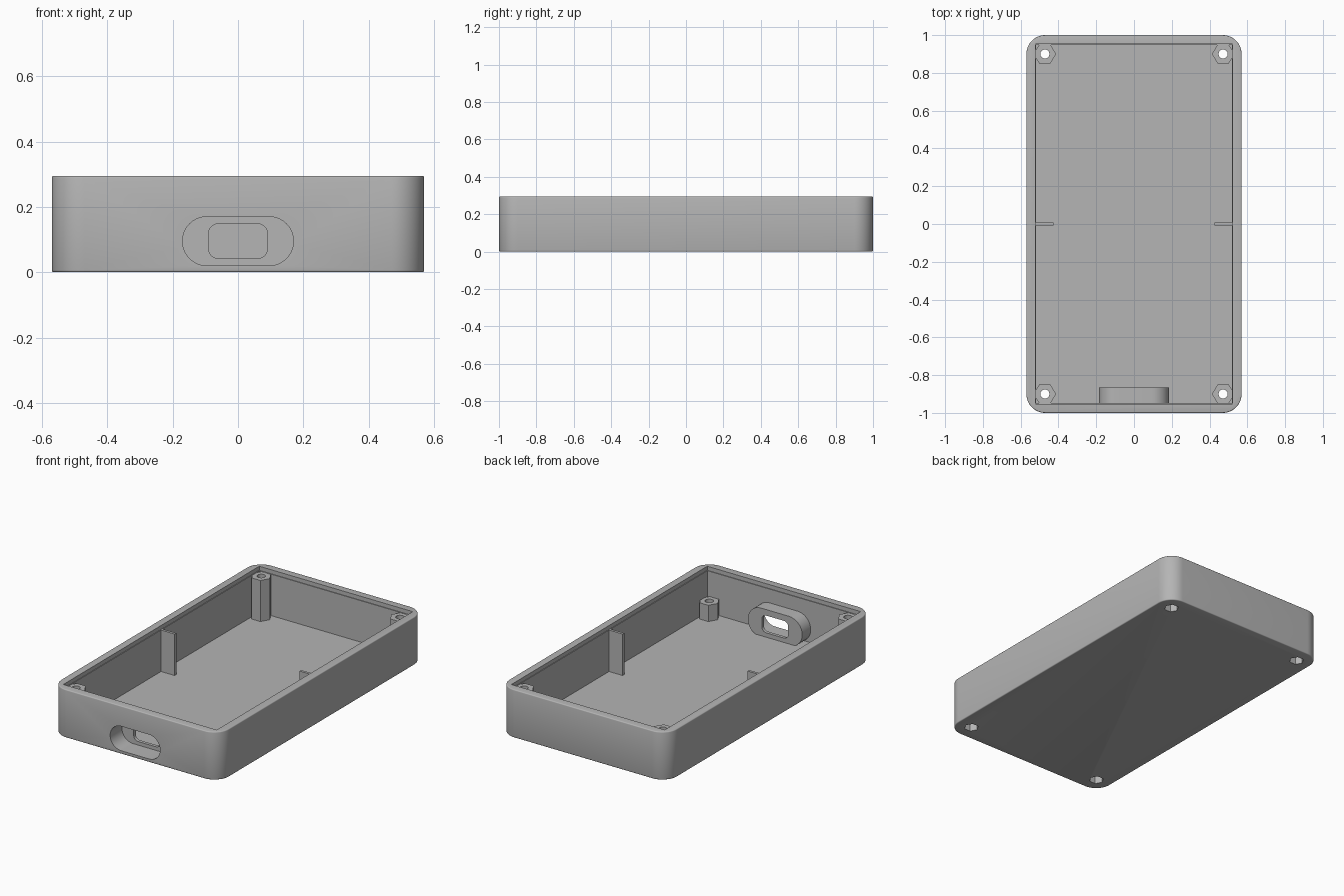
import bpy, bmesh, math
from mathutils import Matrix, Vector

cube = bpy.data.objects.get("Cube")
if cube:
    bpy.data.objects.remove(cube, do_unlink=True)

grey = bpy.data.materials.new("matte_grey")
grey.use_nodes = True
GREY = (0.46, 0.46, 0.46, 1)
grey.diffuse_color = GREY
grey.node_tree.nodes["Principled BSDF"].inputs["Base Color"].default_value = GREY


def rounded(w, h, r, steps=10):
    """Rounded rectangle outline, half sizes w and h."""
    pts = []
    for k, (sx, sy) in enumerate([(1, 1), (-1, 1), (-1, -1), (1, -1)]):
        for i in range(steps + 1):
            a = math.pi / 2 * (k + i / steps)
            pts.append((sx * (w - r) + r * math.cos(a), sy * (h - r) + r * math.sin(a)))
    return pts


def rect(w, h):
    return [(w, h), (-w, h), (-w, -h), (w, -h)]


def ngon(r, n):
    return [(r * math.cos(math.tau * i / n), r * math.sin(math.tau * i / n)) for i in range(n)]


def prism(name, outline, lo, hi, center=(0, 0), along_y=False, bevel=0):
    """Extrude an outline from lo to hi along z, or along y when asked."""
    bm = bmesh.new()
    verts = [bm.verts.new((x + center[0], y + center[1], lo)) for x, y in outline]
    face = bm.faces.new(verts)
    ext = bmesh.ops.extrude_face_region(bm, geom=[face])
    top = [v for v in ext["geom"] if isinstance(v, bmesh.types.BMVert)]
    bmesh.ops.translate(bm, verts=top, vec=(0, 0, hi - lo))
    if bevel:
        rims = [e for e in bm.edges if abs(e.verts[0].co.z - e.verts[1].co.z) < 1e-6]
        bmesh.ops.bevel(bm, geom=rims, offset=bevel, segments=3, profile=0.5, affect='EDGES')
    if along_y:
        for v in bm.verts:
            v.co = Vector((v.co.x, v.co.z, v.co.y))
    bmesh.ops.recalc_face_normals(bm, faces=bm.faces)
    mesh = bpy.data.meshes.new(name)
    bm.to_mesh(mesh)
    bm.free()
    mesh.materials.append(grey)
    ob = bpy.data.objects.new(name, mesh)
    bpy.context.collection.objects.link(ob)
    return ob


def cut(ob, cutters):
    """Subtract the cutters and bake the result."""
    for c in cutters:
        mod = ob.modifiers.new("cut", 'BOOLEAN')
        mod.operation, mod.solver, mod.object = 'DIFFERENCE', 'EXACT', c
    bpy.context.view_layer.update()
    deps = bpy.context.evaluated_depsgraph_get()
    mesh = bpy.data.meshes.new_from_object(ob.evaluated_get(deps))
    ob.modifiers.clear()
    ob.data = mesh


HEIGHT, FLOOR, LEDGE = 0.295, 0.015, 0.27
PORT_Z = 0.095

# Cutters: cavity, shallow lid step, port recess and port opening
cavity = prism("cavity_cutter", rect(0.518, 0.948), FLOOR, 0.4)
lid_step = prism("lid_step_cutter", rect(0.522, 0.952), LEDGE, 0.4)
recess = prism("recess_cutter", rounded(0.17, 0.075, 0.0749), -1.1, -0.885, (0, PORT_Z), True)
opening = prism("opening_cutter", rounded(0.09, 0.053, 0.03), -1.1, -0.8, (0, PORT_Z), True)

# Screw posts with nut pockets below; one front post is short
posts, post_cutters = [], []
for sx in (-1, 1):
    for sy in (-1, 1):
        spot = (0.472 * sx, 0.9 * sy)
        short = sx > 0 and sy < 0
        name = ("front_" if sy < 0 else "back_") + ("left" if sx > 0 else "right")
        post = prism(name + "_post", ngon(0.059, 6), 0.005, 0.115 if short else 0.268, spot)
        nut = prism(name + "_nut_cutter", ngon(0.042, 6), -0.1, 0.07, spot)
        bore = prism(name + "_bore_cutter", ngon(0.024, 24), -0.1, 0.4, spot)
        cut(post, [nut, bore])
        posts.append(post)
        post_cutters += [nut, bore]

# Tray shell
shell = prism("case_shell", rounded(0.57, 1.0, 0.1, 12), 0, HEIGHT, bevel=0.006)
nuts = [c for c in post_cutters if "nut" in c.name]
cut(shell, [cavity, lid_step, recess] + nuts)

# Port housing behind the front wall
housing = prism("port_housing", rounded(0.185, 0.09, 0.0899), -0.98, -0.865, (0, PORT_Z), True)
cut(housing, [recess, opening])

# Thin divider ribs on the long walls
for side, sx in (("left", 1), ("right", -1)):
    prism(side + "_rib", rect(0.055, 0.008), 0.005, LEDGE, (0.48 * sx, 0))

# Remove the cutters, then smooth the curved surfaces
for c in [cavity, lid_step, recess, opening] + post_cutters:
    bpy.data.objects.remove(c, do_unlink=True)

bpy.ops.object.select_all(action='DESELECT')
for ob in [shell, housing] + posts:
    ob.select_set(True)
bpy.context.view_layer.objects.active = shell
bpy.ops.object.shade_smooth_by_angle(angle=math.radians(32))
